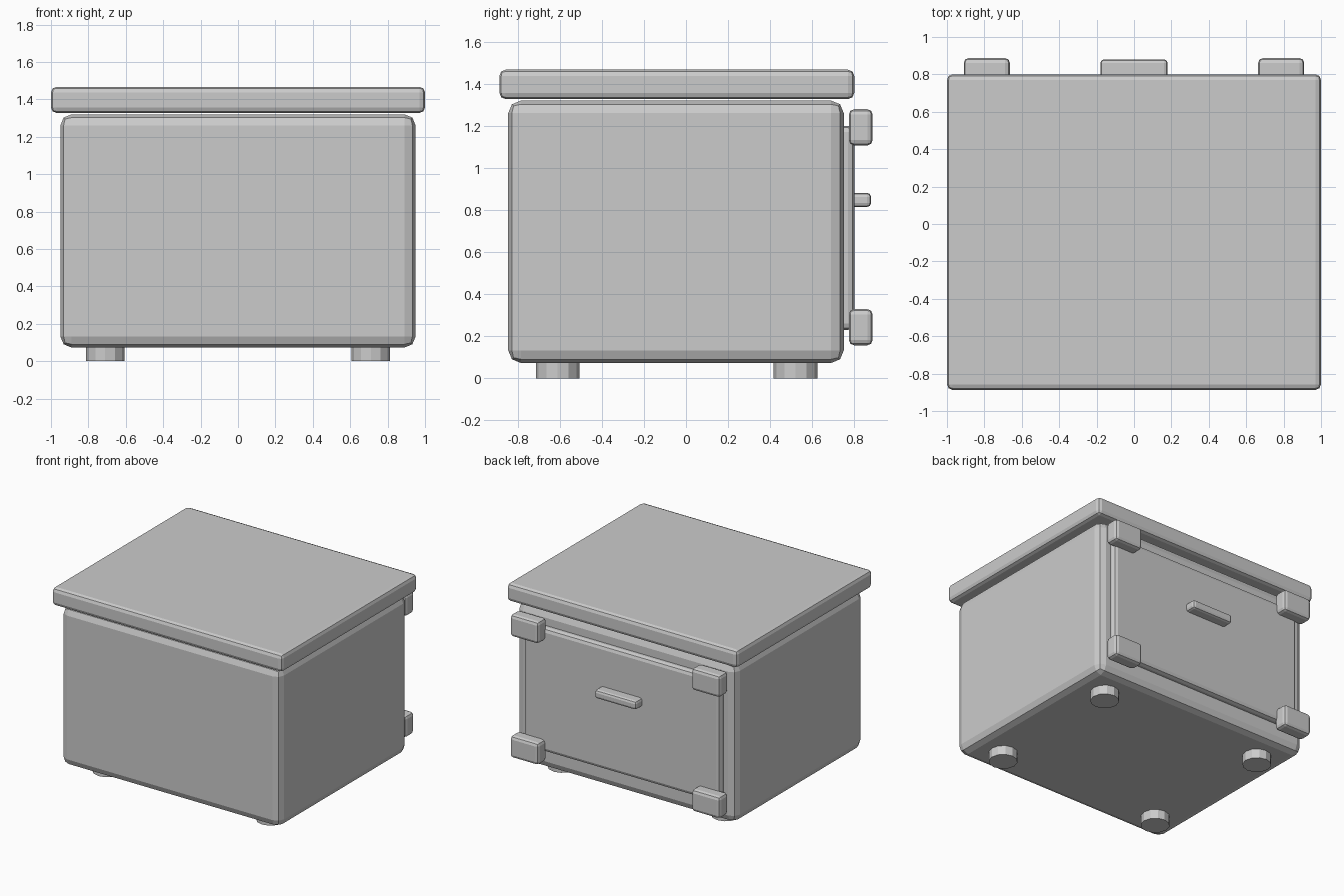
import bpy

if "Cube" in bpy.data.objects:
    bpy.data.objects.remove(bpy.data.objects["Cube"])


def rounded_box(name, lo, hi, bevel):
    """Box between two corners with two-segment bevelled edges."""
    size = [h - l for l, h in zip(lo, hi)]
    centre = [(h + l) / 2 for l, h in zip(lo, hi)]
    bpy.ops.mesh.primitive_cube_add(size=1, location=centre)
    ob = bpy.context.object
    ob.name = name
    ob.scale = size
    bpy.ops.object.transform_apply(location=False, rotation=False, scale=True)
    mod = ob.modifiers.new("Bevel", 'BEVEL')
    mod.width = bevel
    mod.segments = 2
    return ob


# Main body and overhanging lid
rounded_box("body", (-0.95, -0.845, 0.073), (0.95, 0.75, 1.32), 0.06)
rounded_box("lid", (-1.0, -0.887, 1.327), (1.0, 0.80, 1.467), 0.03)

# Door panel on the back, with its pull handle
rounded_box("door", (-0.85, 0.72, 0.23), (0.85, 0.80, 1.20), 0.03)
rounded_box("door_handle", (-0.18, 0.78, 0.814), (0.18, 0.88, 0.882), 0.02)

# Corner blocks on the door
for side, x in (("left", -0.787), ("right", 0.787)):
    for level, z in (("lower", 0.243), ("upper", 1.193)):
        rounded_box(f"{level}_{side}_hinge",
                    (x - 0.123, 0.774, z - 0.086), (x + 0.123, 0.887, z + 0.086), 0.025)

# Short round feet
for side, x in (("left", -0.71), ("right", 0.71)):
    for end, y in (("front", -0.61), ("back", 0.52)):
        bpy.ops.mesh.primitive_cylinder_add(vertices=12, radius=0.104, depth=0.1,
                                            location=(x, y, 0.05))
        bpy.context.object.name = f"{end}_{side}_foot"
